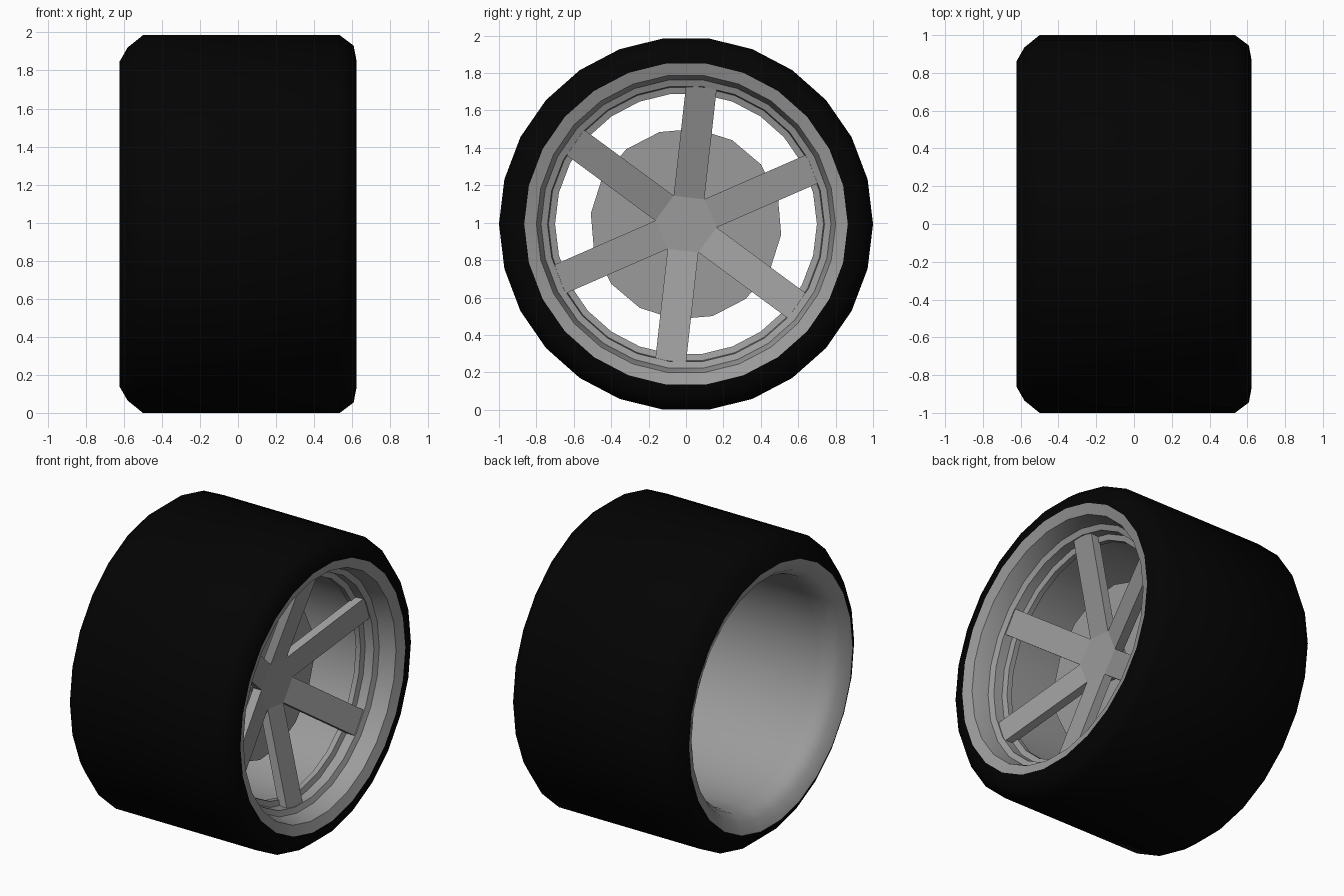
import bpy, bmesh, math
from mathutils import Vector

if "Cube" in bpy.data.objects:
    bpy.data.objects.remove(bpy.data.objects["Cube"])

SIDES = 26
CZ = math.cos(math.pi / SIDES)        # axle height so a flat side rests on z = 0
PHASE = math.radians(-6.4)            # turn of spokes, hub and disc


def material(name, rgb):
    m = bpy.data.materials.new(name)
    m.diffuse_color = (*rgb, 1)
    m.use_nodes = True
    m.node_tree.nodes["Principled BSDF"].inputs["Base Color"].default_value = m.diffuse_color
    return m


black = material("tyre black", (0.001, 0.001, 0.001))
silver = material("wheel silver", (0.33, 0.33, 0.33))


def finish(bm, name, mat, smooth=None):
    bmesh.ops.translate(bm, verts=bm.verts, vec=(0, 0, CZ))
    me = bpy.data.meshes.new(name)
    bm.to_mesh(me)
    bm.free()
    me.materials.append(mat)
    ob = bpy.data.objects.new(name, me)
    bpy.context.collection.objects.link(ob)
    if smooth:
        bpy.ops.object.select_all(action='DESELECT')
        ob.select_set(True)
        bpy.context.view_layer.objects.active = ob
        bpy.ops.object.shade_smooth_by_angle(angle=math.radians(smooth))
    return ob


def polar(x, r, a):
    return Vector((x, r * math.cos(a), r * math.sin(a)))


def lathe(profile, sides, phase=0.0, caps=False):
    """Spin (x, radius) points about the x axle."""
    bm = bmesh.new()
    rings = [[bm.verts.new(polar(x, r, phase + 2 * math.pi * i / sides))
              for i in range(sides)] for x, r in profile]
    for a, b in zip(rings, rings[1:]):
        for i in range(sides):
            j = (i + 1) % sides
            bm.faces.new((a[i], b[i], b[j], a[j]))
    if caps:
        bm.faces.new(rings[0])
        bm.faces.new(rings[-1][::-1])
        bmesh.ops.recalc_face_normals(bm, faces=bm.faces)
    return bm


# Tyre: tread and chamfered shoulders
tyre = [(0.623, 0.865), (0.608, 0.945), (0.535, 1.0),
        (-0.50, 1.0), (-0.58, 0.935), (-0.623, 0.86)]
finish(lathe(tyre, SIDES), "tyre", black, 60)

# Rim: flat front lip, steps, spoke ledge, plain barrel, flared back lip
rim = [(-0.623, 0.86), (-0.59, 0.785), (-0.53, 0.745), (-0.45, 0.735),
       (0.37, 0.735), (0.375, 0.70), (0.41, 0.70), (0.42, 0.735),
       (0.48, 0.74), (0.495, 0.775), (0.55, 0.785), (0.60, 0.80), (0.623, 0.865)]
finish(lathe(rim, SIDES), "rim", silver, 50)

# Brake disc behind the spokes
finish(lathe([(0.19, 0.512), (0.20, 0.512)], 16, PHASE, caps=True), "brake_disc", silver)

# Hexagonal hub with six spokes rising outward to the rim ledge
bm = lathe([(0.20, 0.165), (0.287, 0.165)], 6, PHASE, caps=True)
W, THICK = 0.0825, 0.06
for k in range(6):
    a = PHASE + math.radians(30 + 60 * k)
    out, side = polar(0, 1, a), polar(0, 1, a + math.pi / 2)

    def section(r, x):
        return [bm.verts.new(out * r + side * s * W + Vector((x - d, 0, 0)))
                for s, d in ((-1, 0), (1, 0), (1, THICK), (-1, THICK))]

    p, q = section(0.143, 0.287), section(0.737, 0.475)
    for i in range(4):
        j = (i + 1) % 4
        bm.faces.new((p[i], p[j], q[j], q[i]))
    bm.faces.new(q[::-1])
bmesh.ops.remove_doubles(bm, verts=bm.verts, dist=0.002)
bmesh.ops.recalc_face_normals(bm, faces=bm.faces)
finish(bm, "hub_and_spokes", silver)
